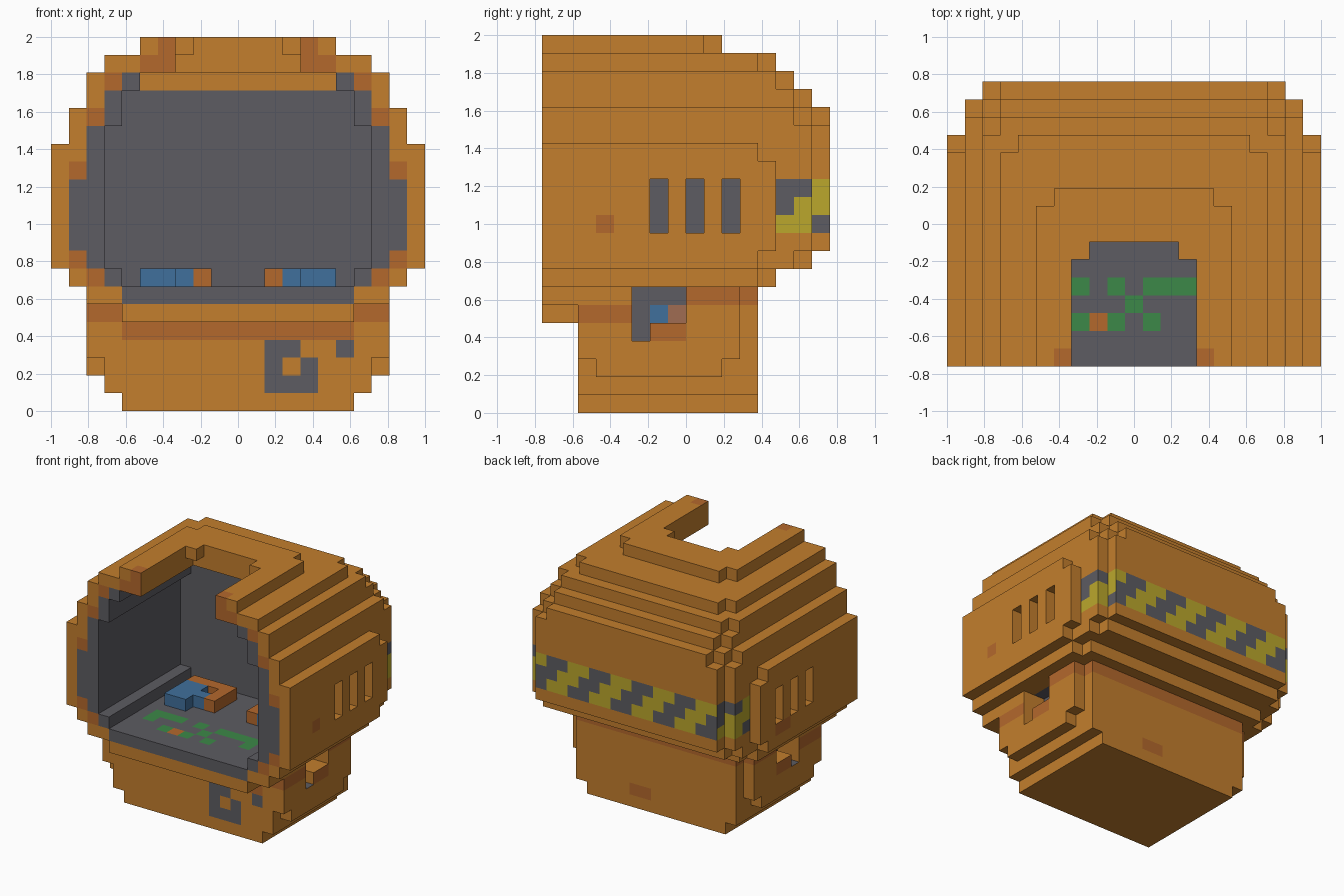
import bpy, bmesh
from mathutils import Vector

if "Cube" in bpy.data.objects:
    bpy.data.objects.remove(bpy.data.objects["Cube"])

V = 2 / 21  # block size


def linear(c):
    c /= 255
    return c / 12.92 if c <= 0.04045 else ((c + 0.055) / 1.055) ** 2.4


COLORS = {
    "orange": (195, 126, 45), "rust": (180, 104, 44), "grey": (93, 92, 98),
    "blue": (64, 112, 156), "green": (60, 136, 72), "yellow": (187, 167, 44),
    "dusty_brown": (160, 108, 82),
}
NAMES = list(COLORS)
MATS = []
for name, rgb in COLORS.items():
    m = bpy.data.materials.new(name)
    m.use_nodes = True
    col = [linear(c) for c in rgb] + [1]
    m.diffuse_color = col
    bsdf = m.node_tree.nodes["Principled BSDF"]
    bsdf.inputs["Base Color"].default_value = col
    bsdf.inputs["Roughness"].default_value = 0.9
    MATS.append(m)

cells = {}  # (i, j, k) block -> part name


def fill(part, i0, i1, j0, j1, k0, k1):
    """Add blocks i0..i1, j0..j1-1, k0..k1-1; part None carves them away."""
    for i in range(i0, i1 + 1):
        for j in range(j0, j1):
            for k in range(k0, k1):
                if part:
                    cells[i, j, k] = part
                else:
                    cells.pop((i, j, k), None)


def slab(part, n, j0, j1, k0, k1):
    fill(part, -n, n, j0, j1, k0, k1)


def both(part, i0, i1, *rest):
    fill(part, i0, i1, *rest)
    fill(part, -i1, -i0, *rest)


# Base: stepped foot
slab("base", 6, 2, 12, 0, 1)
slab("base", 7, 2, 12, 1, 7)
slab("base", 8, 3, 10, 2, 3)
slab("base", 8, 2, 11, 3, 7)

# Cabinet: layers as (first row, end row, [(half width, back end), ...])
LAYERS = [
    (5, 6, [(6, 2)]), (6, 7, [(8, 2)]), (7, 8, [(9, 12), (8, 13)]),
    (8, 9, [(10, 12), (9, 14), (8, 15)]),
    (9, 14, [(10, 13), (9, 15), (8, 16)]),
    (14, 15, [(10, 12), (9, 15), (8, 16)]),
    (15, 16, [(9, 15), (8, 16)]), (16, 17, [(9, 14), (8, 15), (7, 16)]),
    (17, 18, [(8, 14), (7, 15)]), (18, 19, [(8, 13), (7, 14)]),
    (19, 20, [(7, 12), (6, 13)]), (20, 21, [(5, 9), (4, 10)]),
]
for k0, k1, rects in LAYERS:
    for n, y in rects:
        slab("cabinet", n, 0, y, k0, k1)
slab("cabinet", 6, 2, 11, 6, 7)  # room floor

# Room and roof notch
for n, k0, k1 in [(6, 7, 8), (7, 8, 16), (6, 16, 18), (5, 18, 19)]:
    slab(None, n, 0, 11, k0, k1)
slab(None, 3, 0, 7, 19, 20)
slab(None, 3, 0, 6, 20, 21)
slab(None, 2, 6, 7, 20, 21)

# Side vents and lower side openings
for j in (6, 8, 10):
    both(None, 10, 10, j, j + 1, 10, 13)
both(None, 7, 8, 5, 8, 5, 7)
both(None, 7, 8, 5, 6, 4, 5)

# Pipes on the floor
both("blue_pipe", 4, 5, 6, 9, 7, 8)
both("blue_pipe", 3, 3, 7, 8, 7, 8)
both("rust_pipe", 2, 5, 9, 10, 7, 8)
both("rust_pipe", 2, 2, 7, 9, 7, 8)

# Half width of the grey lining in each row
RIM = {6: 6, 7: 7, 8: 8, 16: 7, 17: 7, 18: 6}
RIM.update({k: 9 for k in range(9, 13)})
RIM.update({k: 8 for k in range(13, 16)})

# Painted marks
FLOOR_GREEN = {(-5, 3), (-5, 4), (-4, 4), (-3, 4), (-1, 4), (1, 4), (2, 4), (3, 4),
               (4, 4), (4, 3), (0, 3), (-1, 2), (1, 2), (-3, 2)}
FRONT_GREY = {(2, 1), (3, 1), (4, 1), (2, 2), (4, 2), (2, 3), (3, 3), (6, 3)}
RIM_RUST = {(9, 13), (9, 8), (8, 16), (8, 7), (7, 18), (4, 19), (5, 19), (4, 20)}


def stripe(u, k):
    return "yellow" if (u - k) % 4 in (0, 3) else "grey"


def cabinet_color(i, j, k, d):
    a = abs(i)
    # hazard band around the back
    if 10 <= k <= 12 and j >= 13 and d[2] == 0 and d[1] >= 0:
        if d[1] and j == 15:
            return stripe(24 - i, k)
        return stripe(j if i > 0 else 48 - j, k)
    if d[2] > 0 and k == 6:
        if (i, j) in FLOOR_GREEN:
            return "green"
        if (i, j) == (-2, 2):
            return "rust"
    if j == 0 and d[1] < 0 and (a, k) in RIM_RUST:
        return "rust"
    if (a, j, k) == (4, 0, 20) and d[2] > 0:
        return "rust"
    if a == 10 and d[0] * i > 0:
        if (i, j, k) in {(10, 3, 10), (-10, 9, 9), (-10, 10, 9)}:
            return "rust"
    if k in RIM and a <= RIM[k] and j <= 11 and not (k == 18 and a < 6):
        return "grey"
    return "orange"


def base_color(i, j, k, d):
    a = abs(i)
    if d[1] < 0 and j == 2:
        if (i, k) in FRONT_GREY:
            return "grey"
        if (k == 4 and a <= 6) or (k == 5 and a > 6):
            return "rust"
    if d[1] > 0 and j >= 10:
        if k == 6 or (k == 1 and i in (1, 2)):
            return "rust"
    if d[0]:
        if a == 6 and 4 <= k <= 6:  # back of the side opening
            return {5: "grey", 6: "blue", 7: "dusty_brown"}.get(j, "orange")
        if a == 8 and k == 5 and j < 5 or a >= 7 and k == 6 and j >= 8:
            return "rust"
        if a == 8 and k == 4 and j in (6, 7):
            return "rust"
    if d[2] > 0 and k == 3 and j == 5:
        return "grey"
    return "orange"


def color(part, i, j, k, d):
    if part == "cabinet":
        return cabinet_color(i, j, k, d)
    if part == "base":
        return base_color(i, j, k, d)
    return part.split("_")[0]


def build(part):
    """Skin the blocks of one part and merge flat faces of one colour."""
    bm = bmesh.new()
    verts = {}
    for (i, j, k), p in cells.items():
        if p != part:
            continue
        for axis in range(3):
            for s in (-1, 1):
                d = [0, 0, 0]
                d[axis] = s
                if (i + d[0], j + d[1], k + d[2]) in cells:
                    continue
                u, w = (axis + 1) % 3, (axis + 2) % 3
                loop = [(0, 0), (1, 0), (1, 1), (0, 1)][::s]
                corners = []
                for cu, cw in loop:
                    c = [i, j, k]
                    c[axis] += s > 0
                    c[u] += cu
                    c[w] += cw
                    c = tuple(c)
                    if c not in verts:
                        verts[c] = bm.verts.new(Vector((c[0] - 0.5, c[1] - 8, c[2])) * V)
                    corners.append(verts[c])
                f = bm.faces.new(corners)
                f.material_index = NAMES.index(color(part, i, j, k, d))
    bmesh.ops.dissolve_limit(bm, angle_limit=0.01, verts=bm.verts[:],
                             edges=bm.edges[:], delimit={"MATERIAL"})
    me = bpy.data.meshes.new(part)
    bm.to_mesh(me)
    bm.free()
    for m in MATS:
        me.materials.append(m)
    bpy.context.collection.objects.link(bpy.data.objects.new(part, me))


for part in ("cabinet", "base", "blue_pipe", "rust_pipe"):
    build(part)
